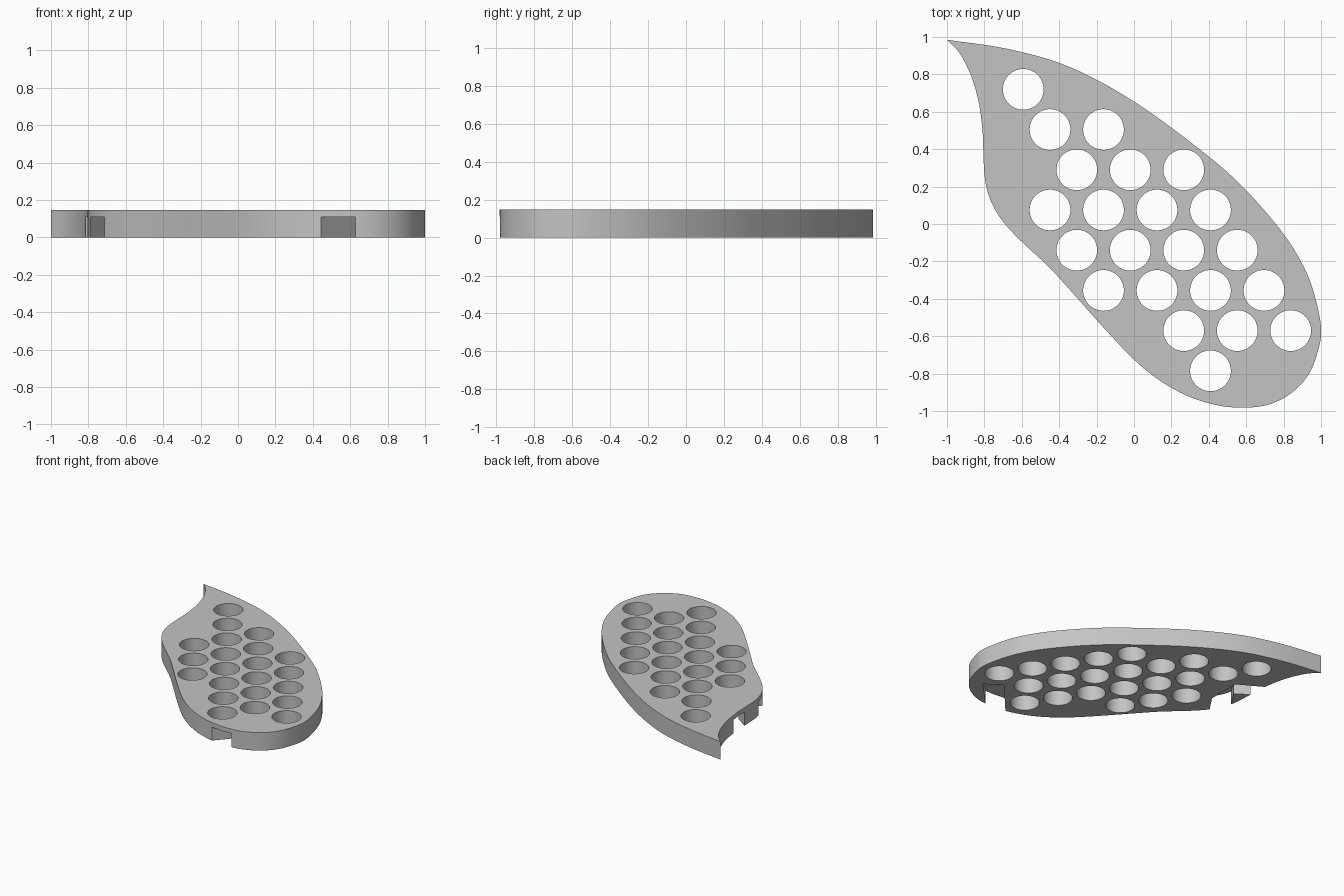
import bpy, bmesh, math
from mathutils import Vector

cube = bpy.data.objects.get("Cube")
if cube:
    bpy.data.objects.remove(cube, do_unlink=True)

THICK, SLOT_TOP = 0.147, 0.11

grey = bpy.data.materials.new("plain_grey")
grey.use_nodes = True
grey.diffuse_color = (0.55, 0.55, 0.55, 1)
bsdf = next(n for n in grey.node_tree.nodes if n.type == 'BSDF_PRINCIPLED')
bsdf.inputs["Base Color"].default_value = grey.diffuse_color


def smooth_path(pts, steps=5):
    """Catmull-Rom curve through the points, with free ends."""
    p = [Vector(q) for q in pts]
    p = [2 * p[0] - p[1]] + p + [2 * p[-1] - p[-2]]
    out = []
    for a, b, c, d in zip(p, p[1:], p[2:], p[3:]):
        for i in range(steps):
            t = i / steps
            out.append(0.5 * (2 * b + (c - a) * t + (2 * a - 5 * b + 4 * c - d) * t**2
                              + (3 * b - a - 3 * c + d) * t**3))
    return out


def add_prism(bm, pts, z0, z1):
    base = bm.faces.new([bm.verts.new((p[0], p[1], z0)) for p in pts])
    new = bmesh.ops.extrude_face_region(bm, geom=[base])["geom"]
    bmesh.ops.translate(bm, vec=(0, 0, z1 - z0),
                        verts=[v for v in new if isinstance(v, bmesh.types.BMVert)])


def finish(bm, name):
    bmesh.ops.recalc_face_normals(bm, faces=bm.faces)
    mesh = bpy.data.meshes.new(name)
    bm.to_mesh(mesh)
    bm.free()
    mesh.materials.append(grey)
    obj = bpy.data.objects.new(name, mesh)
    bpy.context.collection.objects.link(obj)
    return obj


# Leaf-shaped plate, outlined from the sharp tip round and back to it
outline = [(-1, .985), (-.93, .91), (-.87, .79), (-.83, .65), (-.81, .5), (-.805, .37),
           (-.8, .27), (-.785, .18), (-.75, .09), (-.69, 0), (-.6, -.095), (-.45, -.235),
           (-.3, -.4), (-.18, -.535), (0, -.725), (.15, -.845), (.3, -.925), (.45, -.97),
           (.59, -.982), (.72, -.965), (.84, -.905), (.93, -.81), (.98, -.69), (1, -.55),
           (.95, -.33), (.87, -.16), (.75, .01), (.56, .22), (.35, .4), (0, .655),
           (-.345, .84), (-.67, .935), (-1, .985)]
bm = bmesh.new()
add_prism(bm, smooth_path(outline), 0, THICK)
plate = finish(bm, "leaf_plate")

# Round holes: rows of (first x, count)
rows = [(-.592, 1), (-.449, 2), (-.306, 3), (-.449, 4),
        (-.306, 4), (-.163, 4), (.266, 3), (.409, 1)]
bm = bmesh.new()
for r, (x0, count) in enumerate(rows):
    for i in range(count):
        cx, cy = x0 + .286 * i, .72 - .215 * r
        ring = [(cx + .109 * math.cos(a), cy + .109 * math.sin(a))
                for a in (math.tau * k / 48 for k in range(48))]
        add_prism(bm, ring, -.1, THICK + .1)

# Slots in the underside: one at the round end, a forked one near the tip
add_prism(bm, [(.38, -1.04), (.70, -.68), (.83, -.77), (.58, -1.03)], -.1, SLOT_TOP)
add_prism(bm, [(-.776, -.063), (-.62, .17), (-.62, .44), (-.93, .62),
               (-.91, .467), (-.70, .325), (-.85, .10)], -.1, SLOT_TOP)
cutter = finish(bm, "hole_cutter")
cutter.hide_render = True

# Cut the plate, then drop the cutter
mod = plate.modifiers.new("holes", 'BOOLEAN')
mod.operation, mod.solver, mod.object = 'DIFFERENCE', 'EXACT', cutter
bpy.ops.object.select_all(action='DESELECT')
plate.select_set(True)
bpy.context.view_layer.objects.active = plate
bpy.ops.object.modifier_apply(modifier=mod.name)
bpy.data.objects.remove(cutter, do_unlink=True)
bpy.ops.object.shade_smooth_by_angle(angle=math.radians(30))
